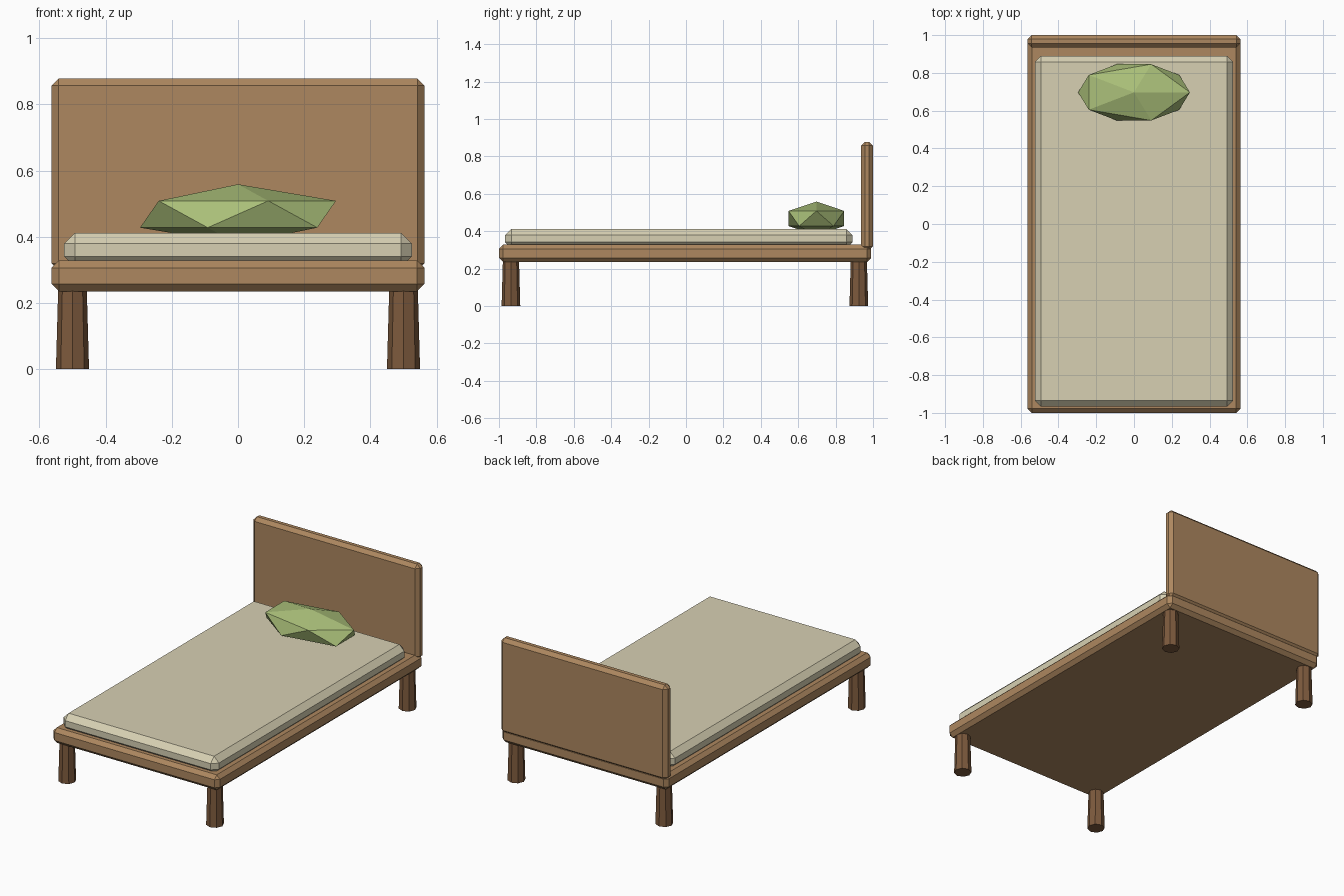
import bpy
from mathutils import Vector

cube = bpy.data.objects.get("Cube")
if cube:
    bpy.data.objects.remove(cube, do_unlink=True)


def material(name, rgb):
    mat = bpy.data.materials.new(name)
    mat.use_nodes = True
    mat.diffuse_color = (*rgb, 1)
    mat.node_tree.nodes["Principled BSDF"].inputs["Base Color"].default_value = (*rgb, 1)
    return mat


oak = material("oak wood", (0.42, 0.245, 0.115))
walnut = material("dark leg wood", (0.205, 0.102, 0.047))
cream = material("cream linen", (0.68, 0.63, 0.45))
green = material("soft green", (0.40, 0.52, 0.19))


def finish(name, mat):
    obj = bpy.context.object
    obj.name = name
    obj.data.name = name
    obj.data.materials.append(mat)
    return obj


def chamfered_box(name, low, high, chamfer, mat):
    """Box between two corners with a single flat chamfer on every edge."""
    low, high = Vector(low), Vector(high)
    bpy.ops.mesh.primitive_cube_add(size=1, location=(low + high) / 2)
    obj = finish(name, mat)
    size = high - low
    for vert in obj.data.vertices:
        vert.co *= size
    bevel = obj.modifiers.new("chamfer", "BEVEL")
    bevel.width = chamfer
    bevel.segments = 1
    return obj


# Frame, headboard and mattress
chamfered_box("bed_frame", (-0.563, -1, 0.235), (0.563, 0.99, 0.328), 0.022, oak)
chamfered_box("headboard", (-0.563, 0.935, 0.298), (0.563, 1, 0.878), 0.021, oak)
chamfered_box("mattress", (-0.525, -0.967, 0.308), (0.525, 0.89, 0.412), 0.033, cream)

# Four tapered octagonal legs
for end, y in (("front", -0.936), ("back", 0.924)):
    for side, x in (("right", -0.5), ("left", 0.5)):
        bpy.ops.mesh.primitive_cone_add(vertices=8, radius1=0.05, radius2=0.043,
                                        depth=0.25, location=(x, y, 0.125))
        finish(f"{end}_{side}_leg", walnut)

# Faceted pillow, sunk slightly into the mattress
bpy.ops.mesh.primitive_ico_sphere_add(subdivisions=1, radius=1, location=(0, 0.697, 0.468))
pillow = finish("pillow", green)
pillow.scale = (0.331, 0.175, 0.0905)
